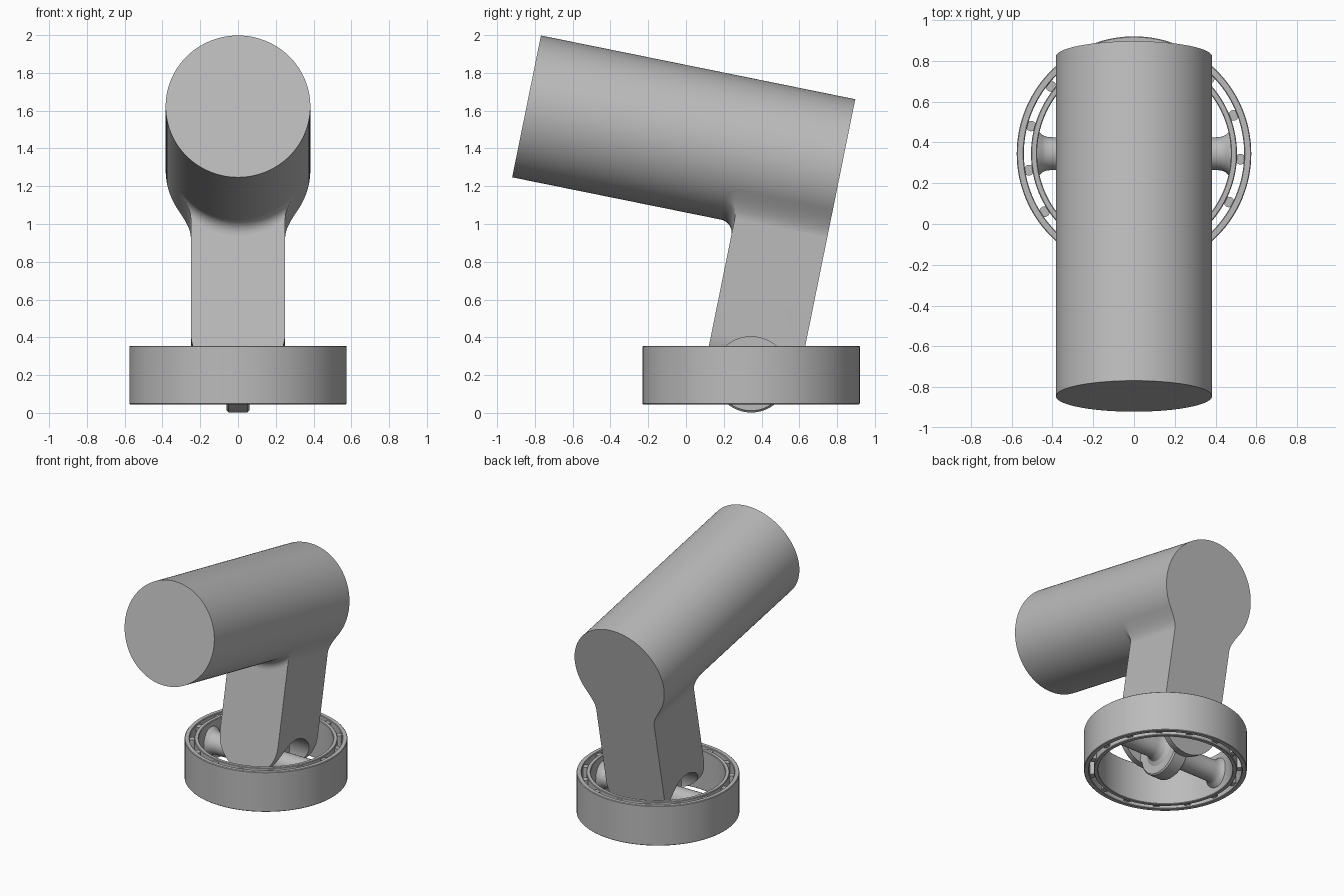
import bpy, bmesh, math
from mathutils import Matrix, Vector

if "Cube" in bpy.data.objects:
    bpy.data.objects.remove(bpy.data.objects["Cube"], do_unlink=True)

grey = bpy.data.materials.new("plain grey")
grey.use_nodes = True
grey.diffuse_color = (0.5, 0.5, 0.5, 1)
grey.node_tree.nodes["Principled BSDF"].inputs["Base Color"].default_value = (0.5, 0.5, 0.5, 1)

# Frames: pivot in the base ring, tilted frame for the head, sideways frame for the axle
PIVOT = Matrix.Translation((0, 0.345, 0.2))
TILT = PIVOT @ Matrix.Rotation(-0.2, 4, 'X')
SIDE = PIVOT @ Matrix.Rotation(math.pi / 2, 4, 'Y')
LENGTHWISE = TILT @ Matrix.Rotation(-math.pi / 2, 4, 'X')  # local z runs to the back

BARREL_R, BARREL_UP, HALF = 0.383, 1.158, 0.25


def finish(name, bm, frame):
    bmesh.ops.recalc_face_normals(bm, faces=bm.faces)
    mesh = bpy.data.meshes.new(name)
    bm.transform(frame)
    bm.to_mesh(mesh)
    bm.free()
    obj = bpy.data.objects.new(name, mesh)
    bpy.context.collection.objects.link(obj)
    mesh.materials.append(grey)
    return obj


def lathe(name, profile, frame, tube=False, n=96):
    """Turn (radius, height) points round local z; a tube closes on itself."""
    bm = bmesh.new()
    rings = [[bm.verts.new((r * math.cos(a), r * math.sin(a), h))
              for a in (math.tau * i / n for i in range(n))] for r, h in profile]
    pairs = list(zip(rings, rings[1:]))
    if tube:
        pairs.append((rings[-1], rings[0]))
    else:
        bm.faces.new(rings[0])
        bm.faces.new(rings[-1])
    for a, b in pairs:
        for i in range(n):
            j = (i + 1) % n
            bm.faces.new((a[i], a[j], b[j], b[i]))
    return finish(name, bm, frame)


def boolean(obj, other, operation):
    mod = obj.modifiers.new(operation.lower(), 'BOOLEAN')
    mod.operation, mod.object, mod.solver = operation, other, 'EXACT'
    bpy.context.view_layer.objects.active = obj
    bpy.ops.object.modifier_apply(modifier=mod.name)
    bpy.data.objects.remove(other, do_unlink=True)


# Barrel
barrel = lathe("barrel", [(BARREL_R, -1.448), (BARREL_R, HALF)],
               LENGTHWISE @ Matrix.Translation((0, -BARREL_UP, 0)), n=128)

# Leg: square post with a round bottom
bm = bmesh.new()
outline = [(HALF, BARREL_UP), (-HALF, BARREL_UP)]
outline += [(-HALF * math.cos(a), 0.18 - HALF * math.sin(a))
            for a in (math.pi * i / 32 for i in range(33))]
face = bm.faces.new([bm.verts.new((x, -HALF, u)) for x, u in outline])
extruded = bmesh.ops.extrude_face_region(bm, geom=[face])["geom"]
bmesh.ops.translate(bm, vec=(0, 2 * HALF, 0),
                    verts=[v for v in extruded if isinstance(v, bmesh.types.BMVert)])
leg = finish("leg", bm, TILT)

# Round clearance cut into each side of the leg, leaving the middle web
for s in (-1, 1):
    cutter = lathe("clearance_cutter", [(0.203, s * 0.06), (0.203, s * 0.4)], SIDE)
    cutter.hide_render = True
    boolean(leg, cutter, 'DIFFERENCE')
boolean(barrel, leg, 'UNION')
barrel.name = "barrel_and_leg"

# Concave fillet round the front and sides of the leg where it meets the barrel
FILLET, STEPS = 0.07, 8
path = [(-HALF, HALF, -1, 0), (-HALF, 0, -1, 0)]
path += [(-HALF, -HALF, -math.cos(a), -math.sin(a)) for a in (math.pi * i / 12 for i in range(7))]
path += [(HALF * (i / 6 - 1), -HALF, 0, -1) for i in range(1, 6)] + [(0, -HALF, 0, -1)]
path += [(-x, d, -nx, nd) for x, d, nx, nd in reversed(path[:-1])]
bm = bmesh.new()
strips = []
for x, d, nx, nd in path:
    strip = []
    for i in range(STEPS + 1):
        a = math.pi / 2 * i / STEPS
        out, drop = FILLET * (1 - math.cos(a)), FILLET * (1 - math.sin(a))
        px = x + nx * out
        under = BARREL_UP - math.sqrt(BARREL_R ** 2 - px ** 2)
        strip.append(bm.verts.new((px, d + nd * out, under - drop)))
    strips.append(strip)
for a, b in zip(strips, strips[1:]):
    for i in range(STEPS):
        bm.faces.new((a[i], a[i + 1], b[i + 1], b[i]))
for strip, s in ((strips[0], -1), (strips[-1], 1)):
    inner = bm.verts.new((s * HALF, HALF, BARREL_UP - math.sqrt(BARREL_R ** 2 - HALF ** 2)))
    bm.faces.new(strip + [inner])
finish("leg_fillet", bm, TILT)

# Hub disc and axle halves
lathe("hub", [(0.188, -0.06), (0.198, -0.05), (0.198, 0.05), (0.188, 0.06)], SIDE)
axle = [(0.13, 0.05), (0.13, 0.06), (0.1, 0.075), (0.085, 0.1), (0.08, 0.13), (0.08, 0.4),
        (0.083, 0.43), (0.092, 0.45), (0.11, 0.468), (0.12, 0.49)]
for s, side in ((1, "left"), (-1, "right")):
    lathe(side + "_axle", [(r, s * h) for r, h in axle], SIDE, n=48)

# Base bearing: two rings with rollers between them
TALL = 0.155
for name, r0, r1 in (("outer_ring", 0.54, 0.575), ("inner_ring", 0.475, 0.505)):
    e = 0.004
    lathe(name, [(r0, -TALL + e), (r0 + e, -TALL), (r1 - e, -TALL), (r1, -TALL + e),
                 (r1, TALL - e), (r1 - e, TALL), (r0 + e, TALL), (r0, TALL - e)],
          PIVOT, tube=True, n=128)
for k in range(15):
    spot = Matrix.Rotation(math.radians(24 * k - 3), 4, 'Z') @ Vector((0.5225, 0, 0))
    lathe("roller_%d" % (k + 1), [(0.026, -0.14), (0.026, 0.14)],
          PIVOT @ Matrix.Translation(spot), n=20)

# Smooth shading with sharp edges kept
for obj in bpy.context.scene.objects:
    obj.select_set(obj.type == 'MESH')
bpy.context.view_layer.objects.active = barrel
bpy.ops.object.shade_smooth_by_angle(angle=math.radians(30))
